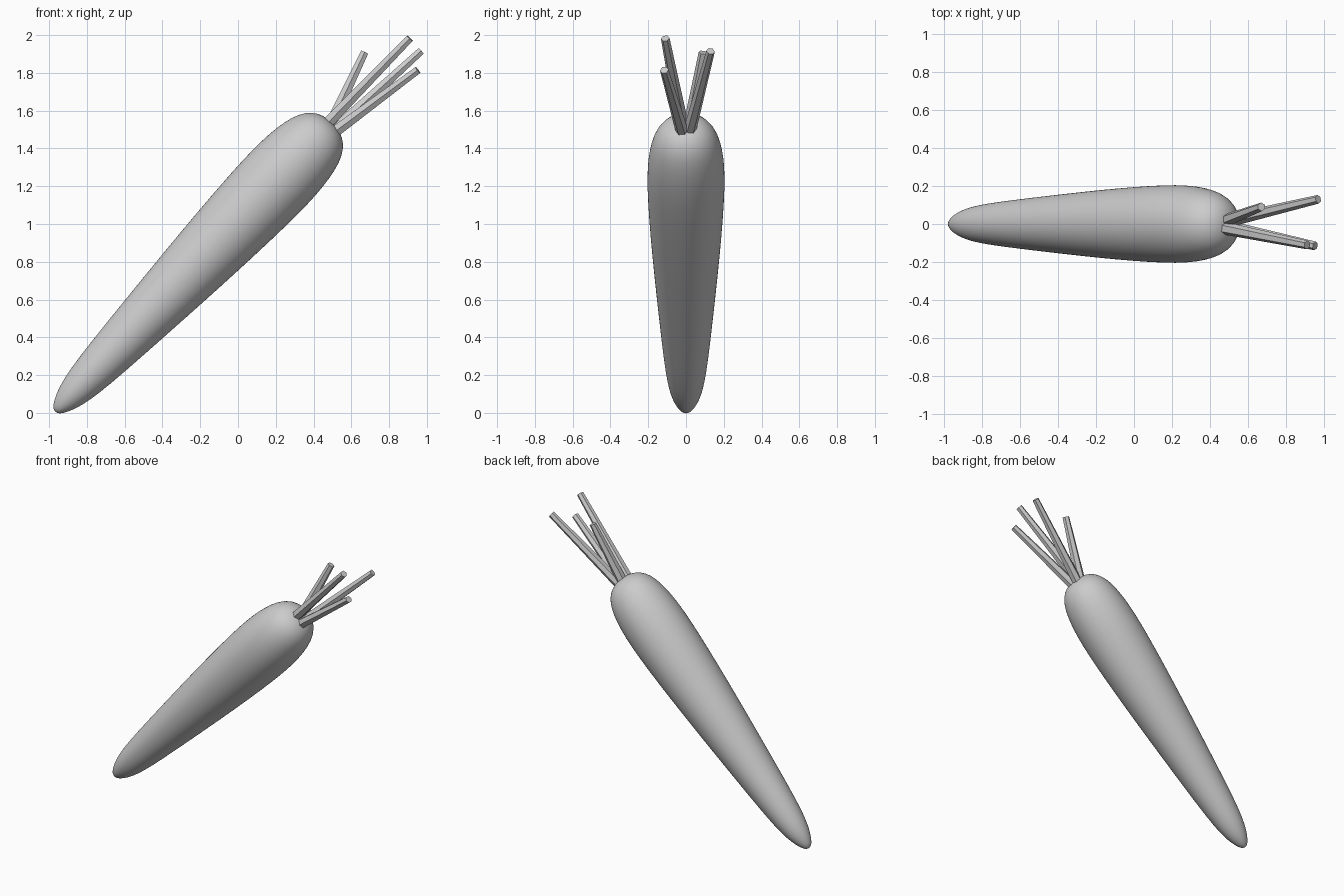
import bpy, bmesh, math
from mathutils import Vector

if "Cube" in bpy.data.objects:
    bpy.data.objects.remove(bpy.data.objects["Cube"])


def make_object(name, bm, smooth):
    bmesh.ops.recalc_face_normals(bm, faces=bm.faces)
    me = bpy.data.meshes.new(name)
    bm.to_mesh(me)
    bm.free()
    for p in me.polygons:
        p.use_smooth = smooth
    ob = bpy.data.objects.new(name, me)
    bpy.context.collection.objects.link(ob)
    return ob


def skin(name, rings, smooth, poles=None):
    """Join rings of points with quads; close with pole points or flat caps."""
    bm = bmesh.new()
    vr = [[bm.verts.new(p) for p in ring] for ring in rings]
    n = len(vr[0])
    for a, b in zip(vr, vr[1:]):
        for i in range(n):
            j = (i + 1) % n
            bm.faces.new((a[i], a[j], b[j], b[i]))
    for k, ring in enumerate((vr[0], vr[-1])):
        if poles:
            c = bm.verts.new(poles[k])
            for i in range(n):
                bm.faces.new((ring[i], ring[(i + 1) % n], c))
        else:
            bm.faces.new(ring)
    return make_object(name, bm, smooth)


def circle(center, axis, radius, sides):
    u = Vector((0, 1, 0))
    u = (u - axis * u.dot(axis)).normalized()
    v = axis.cross(u)
    return [center + radius * (math.cos(t) * u + math.sin(t) * v)
            for t in (2 * math.pi * i / sides for i in range(sides))]


# Root: lathed profile (distance from tip, radius) along a leaning axis
profile = [(.006, .02), (.025, .037), (.07, .06), (.13, .08), (.22, .099),
           (.40, .119), (.69, .143), (1.0, .168), (1.3, .189), (1.55, .202),
           (1.72, .206), (1.85, .200), (1.95, .185), (2.03, .160),
           (2.085, .118), (2.113, .065)]
tip = Vector((-.968, 0, .006))
axis = Vector((.69, 0, .72)).normalized()
root = skin("carrot_root",
            [circle(tip + axis * s, axis, r, 48) for s, r in profile], True,
            (tip, tip + axis * 2.122))
sub = root.modifiers.new("smooth", 'SUBSURF')
sub.levels = sub.render_levels = 1

# Leaf stalks: four tapered six-sided prisms fanning out of the crown
stalks = [((.49, -.025, 1.55), (.91, -.11, 1.983)),
          ((.50, .025, 1.55), (.67, .09, 1.908)),
          ((.53, .025, 1.515), (.968, .13, 1.915)),
          ((.535, -.025, 1.505), (.952, -.115, 1.815))]
for i, (a, b) in enumerate(stalks):
    a, b = Vector(a), Vector(b)
    d = (b - a).normalized()
    skin("leaf_stalk_%d" % (i + 1),
         [circle(a - d * .02, d, .034, 6), circle(b, d, .023, 6)], False)
